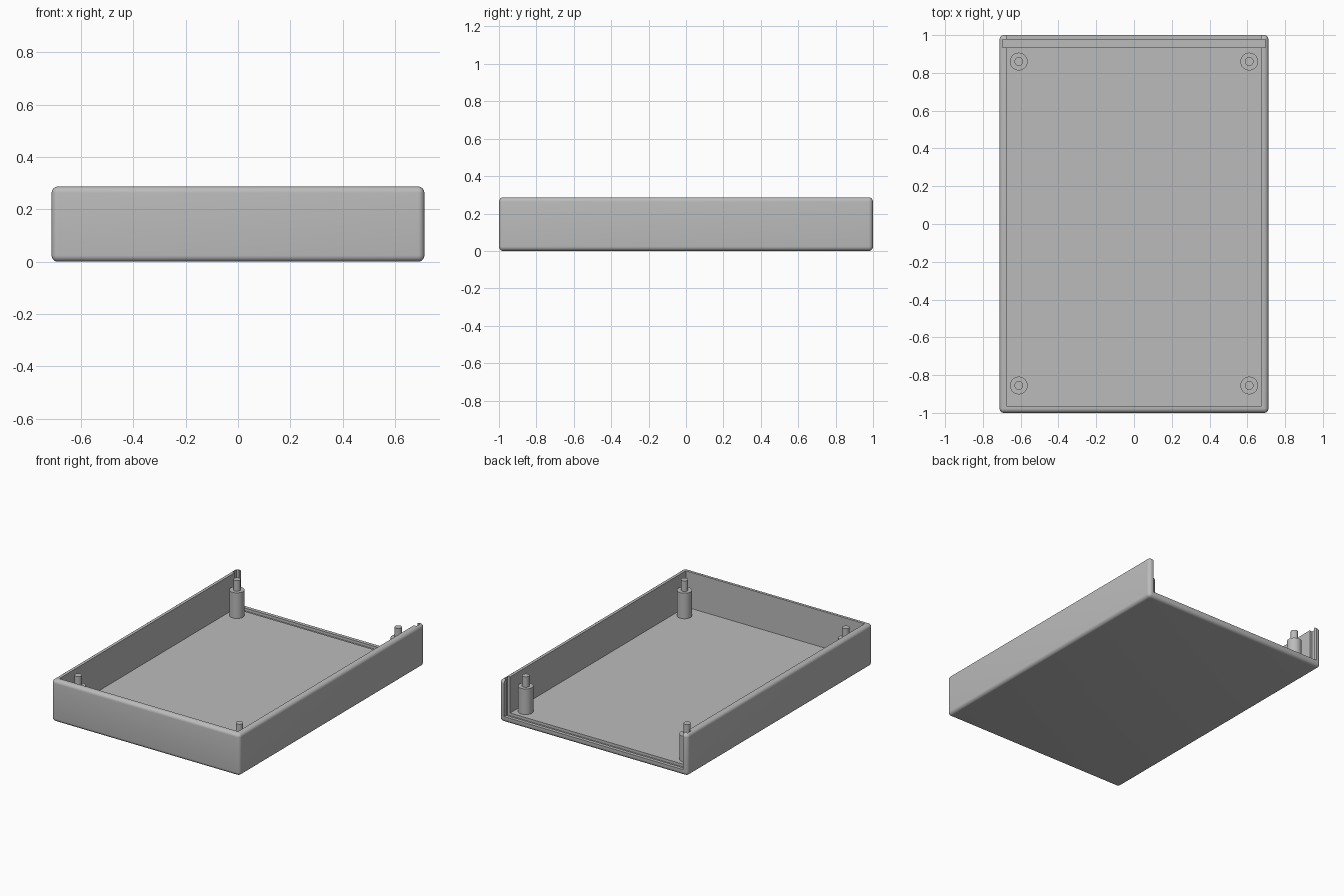
import bpy
import bmesh
from math import radians
from mathutils import Matrix, Vector

if "Cube" in bpy.data.objects:
    bpy.data.objects.remove(bpy.data.objects["Cube"], do_unlink=True)

HALF_X, HALF_Y, HEIGHT = 0.712, 1.0, 0.287
WALL, FLOOR, ROUND = 0.036, 0.04, 0.024
SHOULDER = 0.215

grey = bpy.data.materials.new("plastic grey")
grey.use_nodes = True
colour = (0.5, 0.5, 0.5, 1)
grey.diffuse_color = colour
grey.node_tree.nodes["Principled BSDF"].inputs["Base Color"].default_value = colour


def make_object(name, bm):
    mesh = bpy.data.meshes.new(name)
    bm.to_mesh(mesh)
    bm.free()
    mesh.materials.append(grey)
    obj = bpy.data.objects.new(name, mesh)
    bpy.context.collection.objects.link(obj)
    return obj


def box(name, low, high, bevel=0):
    low, high = Vector(low), Vector(high)
    bm = bmesh.new()
    matrix = Matrix.Translation((low + high) / 2) @ Matrix.Diagonal((*(high - low), 1))
    bmesh.ops.create_cube(bm, size=1, matrix=matrix)
    if bevel:
        bmesh.ops.bevel(bm, geom=bm.edges[:], offset=bevel, segments=6,
                        profile=0.5, affect='EDGES')
    return make_object(name, bm)


def activate(obj):
    bpy.ops.object.select_all(action='DESELECT')
    obj.select_set(True)
    bpy.context.view_layer.objects.active = obj


def cut(target, cutter):
    mod = target.modifiers.new("cut", 'BOOLEAN')
    mod.operation, mod.solver, mod.object = 'DIFFERENCE', 'EXACT', cutter
    activate(target)
    bpy.ops.object.modifier_apply(modifier=mod.name)
    bpy.data.objects.remove(cutter, do_unlink=True)


# Tray: rounded block, hollowed out through the top and the open back
tray = box("tray", (-HALF_X, -HALF_Y, 0), (HALF_X, HALF_Y, HEIGHT), ROUND)
inner = HALF_X - WALL
cut(tray, box("cavity_cutter", (-inner, WALL - HALF_Y, FLOOR), (inner, 1.2, 0.5)))

# Groove around the open back, for a slide-in panel
slot = HALF_X - 0.017
cut(tray, box("groove_cutter", (-slot, 0.935, FLOOR - 0.019), (slot, 0.976, 0.5)))
activate(tray)
bpy.ops.object.shade_smooth_by_angle(angle=radians(30))


# Stepped mounting posts in the four corners
def post(name, x, y):
    bm = bmesh.new()
    steps = [(0.047, FLOOR - 0.01, SHOULDER), (0.023, SHOULDER - 0.01, HEIGHT)]
    for radius, bottom, top in steps:
        bmesh.ops.create_cone(bm, cap_ends=True, segments=40, radius1=radius,
                              radius2=radius, depth=top - bottom,
                              matrix=Matrix.Translation((x, y, (bottom + top) / 2)))
    activate(make_object(name, bm))
    bpy.ops.object.shade_smooth_by_angle(angle=radians(30))


for end, y in (("front", -0.855), ("back", 0.86)):
    for side, x in (("right", -0.61), ("left", 0.61)):
        post(f"{end}_{side}_post", x, y)
